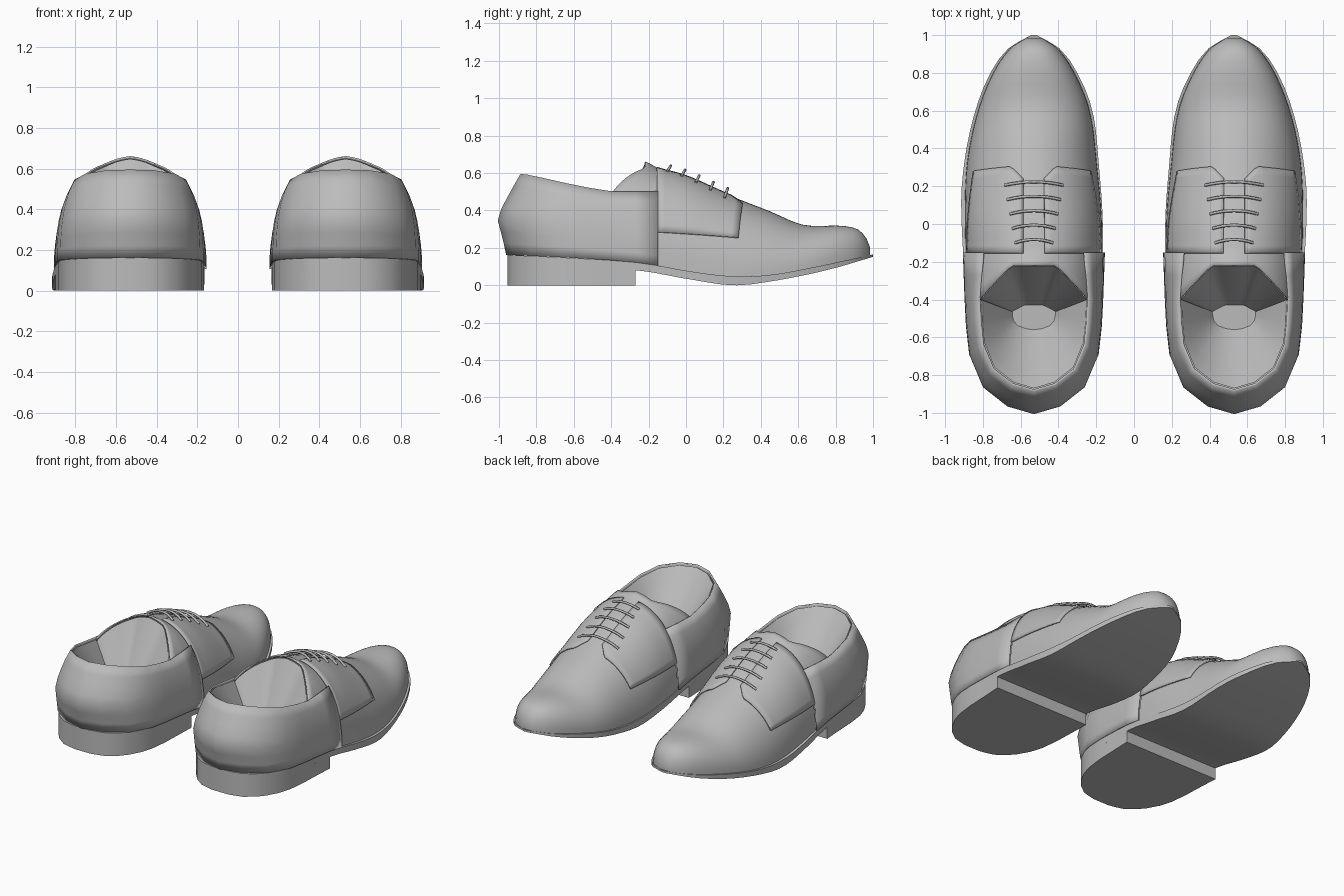
import bpy
import bmesh
from math import sin, cos, pi, radians
from mathutils import Vector

if "Cube" in bpy.data.objects:
    bpy.data.objects.remove(bpy.data.objects["Cube"])

CX = 0.53  # centre line of one shoe; the other is mirrored

leather = bpy.data.materials.new("grey leather")
leather.use_nodes = True
GREY = (0.5, 0.5, 0.5, 1)
leather.diffuse_color = GREY
leather.node_tree.nodes["Principled BSDF"].inputs["Base Color"].default_value = GREY

# Profiles along the shoe, as (y, value)
RIDGE = [(-0.4, 0.65), (-0.22, 0.648), (-0.15, 0.622), (0, 0.58), (0.22, 0.485), (0.45, 0.395),
         (0.63, 0.322), (0.83, 0.318), (0.92, 0.298), (0.965, 0.25), (0.985, 0.2)]
WELT = [(-0.96, 0.162), (-0.6, 0.145), (-0.25, 0.12), (0.05, 0.07), (0.25, 0.048),
        (0.45, 0.055), (0.7, 0.1), (1, 0.165)]
TREAD = [(-0.96, 0.1), (-0.27, 0.08), (0, 0.035), (0.25, 0), (0.45, 0.02), (0.75, 0.08), (1, 0.152)]
INNER = [(-0.4, 0.355), (0, 0.36), (0.3, 0.335), (0.6, 0.295), (0.8, 0.215), (0.93, 0.125), (0.985, 0.04)]
OUTER = [(-0.4, 0.355), (0.1, 0.365), (0.35, 0.35), (0.6, 0.295), (0.8, 0.215), (0.93, 0.125), (0.985, 0.04)]
ROUND = [(-0.4, 2.6), (-0.15, 2.2), (0, 2.15), (0.3, 2), (0.55, 2), (0.8, 2.3), (0.985, 2.2)]
COLLAR = [(-1, 0.592), (-0.92, 0.585), (-0.8, 0.56), (-0.4, 0.5), (-0.15, 0.5)]
SOLE_IN = [(-0.955, 0.06), (-0.93, 0.16), (-0.83, 0.27), (-0.67, 0.338), (-0.4, 0.358), (0, 0.365),
           (0.3, 0.345), (0.6, 0.31), (0.8, 0.23), (0.93, 0.135), (1, 0.015)]
SOLE_OUT = SOLE_IN[:5] + [(0.1, 0.385), (0.35, 0.365)] + SOLE_IN[7:]


def at(curve, y):
    """Smooth interpolation through a profile."""
    y = min(max(y, curve[0][0]), curve[-1][0])
    i = next(k for k in range(len(curve) - 1) if y <= curve[k + 1][0])

    def slope(k):
        a, b = curve[max(k - 1, 0)], curve[min(k + 1, len(curve) - 1)]
        return (b[1] - a[1]) / (b[0] - a[0])
    (ya, va), (yb, vb) = curve[i], curve[i + 1]
    d = yb - ya
    t = (y - ya) / d
    s = t * t * (3 - 2 * t)
    return va + (vb - va) * s + d * t * (1 - t) * ((1 - t) * slope(i) - t * slope(i + 1))


def spread(a, b, n):
    return [a + (b - a) * i / (n - 1) for i in range(n)]


def finish(obj, thick=0):
    obj.data.materials.append(leather)
    if thick:
        m = obj.modifiers.new("thickness", "SOLIDIFY")
        m.thickness = thick
        m.offset = 0
    m = obj.modifiers.new("pair", "MIRROR")
    m.use_mirror_merge = False


def skin(name, rows, thick=0, closed=False, caps=()):
    """Join rows of points into a surface; caps lists the rows to fill."""
    bm = bmesh.new()
    grid = [[bm.verts.new(p) for p in row] for row in rows]
    n = len(grid[0])
    for a, b in zip(grid, grid[1:]):
        for j in range(n if closed else n - 1):
            k = (j + 1) % n
            bm.faces.new((a[j], a[k], b[k], b[j]))
    for c in caps:
        bm.faces.new(grid[c])
    bmesh.ops.recalc_face_normals(bm, faces=bm.faces)
    mesh = bpy.data.meshes.new(name)
    bm.to_mesh(mesh)
    bm.free()
    obj = bpy.data.objects.new(name, mesh)
    bpy.context.collection.objects.link(obj)
    bpy.ops.object.select_all(action="DESELECT")
    obj.select_set(True)
    bpy.context.view_layer.objects.active = obj
    bpy.ops.object.shade_smooth_by_angle(angle=radians(35))
    finish(obj, thick)


def arch(y, a, off=0.0):
    """Point on the upper at station y and angle a (0 = outer welt, pi = inner welt)."""
    c, s, e = cos(a), max(sin(a), 0), 2 / at(ROUND, y)
    w = at(OUTER if c > 0 else INNER, y) + off
    low = at(WELT, y)
    x = w * abs(c) ** e * (1 if c > 0 else -1)
    return (CX + x, y, low + (at(RIDGE, y) + off - low) * s ** e)


# Vamp: closed front of the upper
stations = spread(-0.15, 0.8, 17) + [0.85, 0.89, 0.92, 0.945, 0.965, 0.985]
skin("vamp", [[arch(y, a) for a in spread(0, pi, 29)] for y in stations], caps=[-1])

# Rear quarters: wall around the heel up to the collar
half = [(0.37, -0.15), (0.366, -0.27), (0.361, -0.4), (0.354, -0.55), (0.338, -0.7),
        (0.27, -0.86), (0.14, -0.96)]
wall = half + [(0, -1)] + [(-x, y) for x, y in reversed(half)]
BACK = [(0, 0.925), (0.25, 0.965), (0.45, 1), (0.7, 0.92), (1, 0.8)]
rows = []
for v in spread(0, 1, 8):
    row = []
    for x, y in wall:
        n = at(ROUND, y)
        pull = (1 - (0.735 * v) ** n) ** (1 / n)
        low = at(WELT, y)
        back = y if y > -0.4 else -0.4 + (y + 0.4) * at(BACK, v)
        row.append((CX + x * pull, back, low + v * (at(COLLAR, y) - low)))
    rows.append(row)
skin("rear_quarters", rows, thick=0.012)
collar = rows[-1]


# Lacing flaps: thin panels over the vamp on each side
def flap(name, flip):
    rows = []
    for t in spread(0, 1, 12):
        row = []
        for u in spread(0, 1, 14):
            front = 0.28 + 0.03 * u - 0.07 * max(0, u - 0.8) / 0.2
            y = -0.155 + (front + 0.155) * t
            n = at(ROUND, y)
            low = at(WELT, y)
            a0 = pi / 2 * ((0.265 - 0.03 * t - low) / (at(RIDGE, y) - low)) ** (n / 2) * 0.72
            a1 = pi / 2 - (0.055 / 0.36) ** (n / 2)
            a = a0 + (a1 - a0) * u
            row.append(arch(y, pi - a if flip else a, 0.008))
        rows.append(row)
    skin(name, rows, thick=0.01)


flap("outer_lacing_flap", False)
flap("inner_lacing_flap", True)

# Tongue: peaked at the back, with wings running down to the collar
cols = []
for a in spread(0.62, pi - 0.62, 23):
    side = abs(arch(-0.22, a)[0] - CX)
    back = -0.22 - 0.18 * max(0, min(1, (side - 0.12) / 0.17))
    peak = 0.018 * max(0, 1 - side / 0.14)
    col = []
    for t in spread(0, 1, 6):
        x, y, z = arch(back + (-0.1 - back) * t, a, -0.008)
        col.append((x, y, z + peak * (1 - t)))
    cols.append(col)
skin("tongue", cols, thick=0.008)

# Lining: sloping bowl from the collar and tongue down to the footbed
rim = [p for p in collar if p[1] < -0.39] + [col[0] for col in reversed(cols)]
rings = []
for t in spread(0, 1, 7):
    ring = []
    for x, y, z in rim:
        top = Vector((CX + (x - CX) * 0.975, y + 0.01 * (y < -0.6), z - 0.01))
        foot = Vector((CX + (x - CX) * 0.4, -0.48 + (y + 0.48) * 0.2, 0.25))
        ring.append(top.lerp(foot, t))
    rings.append(ring)
skin("lining", rings, closed=True, caps=[-1])


# Sole and heel: slabs following the outline
def slab(name, ys, top, bottom):
    rows = []
    for y in ys:
        xi, xo = CX - at(SOLE_IN, y), CX + at(SOLE_OUT, y)
        rows.append([(xi, y, bottom(y)), (xo, y, bottom(y)), (xo, y, top(y)), (xi, y, top(y))])
    skin(name, rows, closed=True, caps=[0, -1])


heel_end = [-0.955, -0.945, -0.93, -0.88, -0.83, -0.75, -0.67]
toe_end = [0.8, 0.87, 0.93, 0.965, 0.985, 1]
slab("sole", heel_end + spread(-0.55, 0.72, 18) + toe_end,
     lambda y: at(WELT, y), lambda y: at(TREAD, y))
slab("heel", heel_end + spread(-0.55, -0.27, 4),
     lambda y: at(TREAD, y) + 0.003, lambda y: 0)

# Laces: five bowed cords across the tongue
cord = bpy.data.curves.new("laces", "CURVE")
cord.dimensions = "3D"
cord.bevel_depth = 0.008
cord.bevel_resolution = 1
cord.use_fill_caps = True
for y in spread(-0.1, 0.205, 5):
    reach = 0.1 + 0.055 * (y + 0.1) / 0.305
    spline = cord.splines.new("POLY")
    spline.points.add(8)
    for p, t in zip(spline.points, spread(-1, 1, 9)):
        bow = 1 - t * t
        py = y + 0.018 * bow
        x = reach * t
        n = at(ROUND, py)
        low = at(WELT, py)
        z = low + (at(RIDGE, py) - low) * (1 - abs(x / at(OUTER, py)) ** n) ** (1 / n)
        p.co = (CX + x, py, z + 0.016 + 0.018 * bow, 1)
laces = bpy.data.objects.new("laces", cord)
bpy.context.collection.objects.link(laces)
finish(laces)
